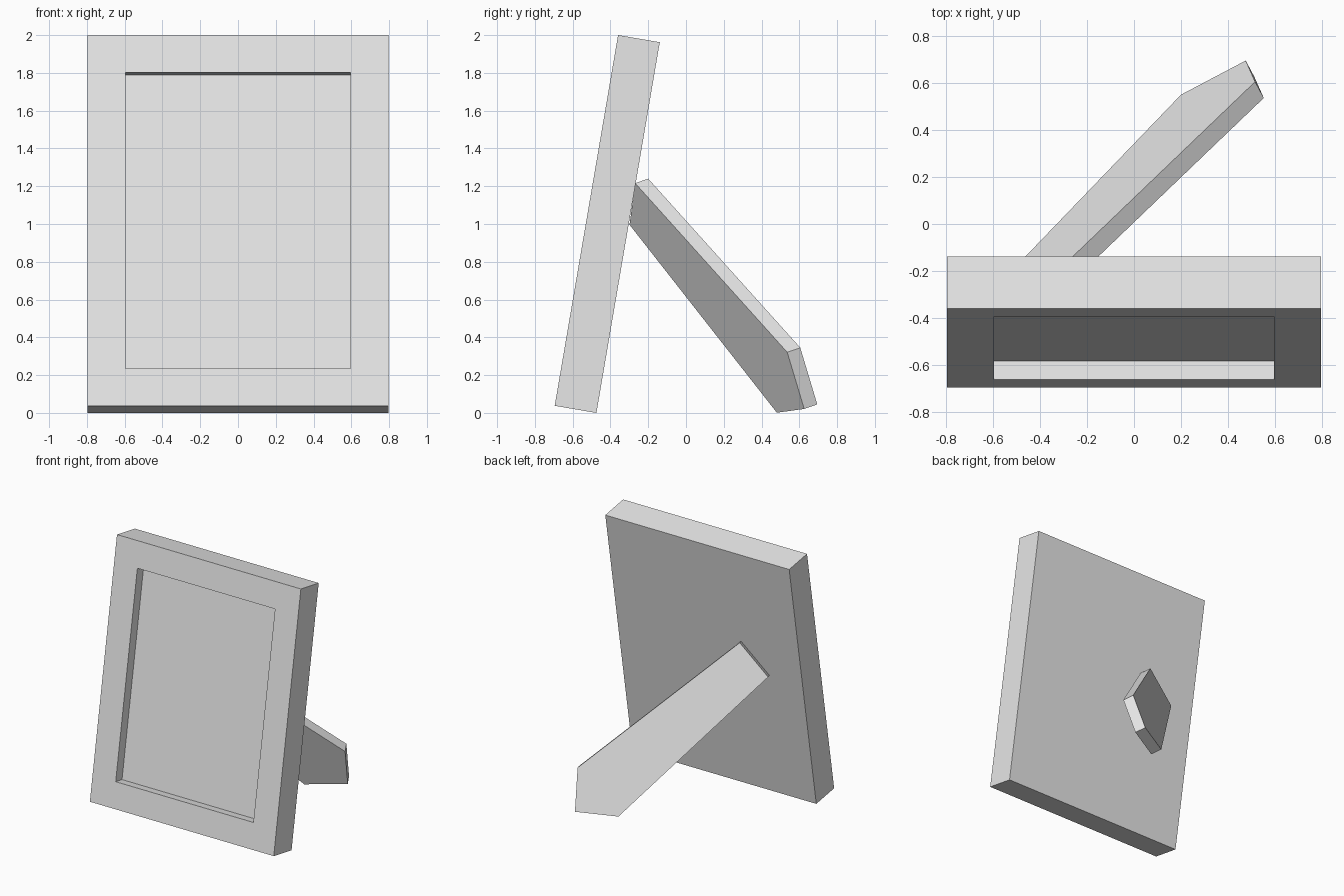
import bpy
import bmesh
import math
from mathutils import Matrix, Vector

cube = bpy.data.objects.get("Cube")
if cube:
    bpy.data.objects.remove(cube, do_unlink=True)

GREY = (0.8, 0.8, 0.8, 1.0)
mat = bpy.data.materials.new("plain grey")
mat.use_nodes = True
mat.diffuse_color = GREY
mat.node_tree.nodes["Principled BSDF"].inputs["Base Color"].default_value = GREY


def finish(bm, name):
    bmesh.ops.recalc_face_normals(bm, faces=bm.faces)
    mesh = bpy.data.meshes.new(name)
    bm.to_mesh(mesh)
    bm.free()
    mesh.materials.append(mat)
    obj = bpy.data.objects.new(name, mesh)
    bpy.context.collection.objects.link(obj)
    return obj


# Frame: a slab with a recessed picture panel, leaning back
width, thickness, height = 1.592, 0.224, 1.991
border, recess = 0.2, 0.08
bm = bmesh.new()
bmesh.ops.create_cube(bm, size=1, matrix=Matrix.Diagonal((width, thickness, height, 1)))
bm.normal_update()
front = min(bm.faces, key=lambda f: f.normal.y)
bmesh.ops.inset_region(bm, faces=[front], thickness=border, use_even_offset=True)
panel = bmesh.ops.extrude_discrete_faces(bm, faces=[front])["faces"][0]
bmesh.ops.translate(bm, verts=panel.verts, vec=(0, recess, 0))
frame = finish(bm, "picture_frame")
frame.rotation_euler.x = math.radians(-9.7)
frame.location = (0, -0.417, 1.0)

# Stand: a tapered plate with an angled foot, propping the back of the frame
outline = [(0.515, 0.605, 0.345), (0.475, 0.695, 0.045), (0.2, 0.55, 0.025),
           (-0.55, -0.23, 1.02), (-0.325, -0.2, 1.24)]
depth = Vector((0.037, -0.069, -0.024))
bm = bmesh.new()
face = bm.faces.new([bm.verts.new(p) for p in outline])
ext = bmesh.ops.extrude_face_region(bm, geom=[face], use_keep_orig=True)["geom"]
bmesh.ops.translate(bm, vec=depth, verts=[v for v in ext if isinstance(v, bmesh.types.BMVert)])
finish(bm, "stand_leg")
